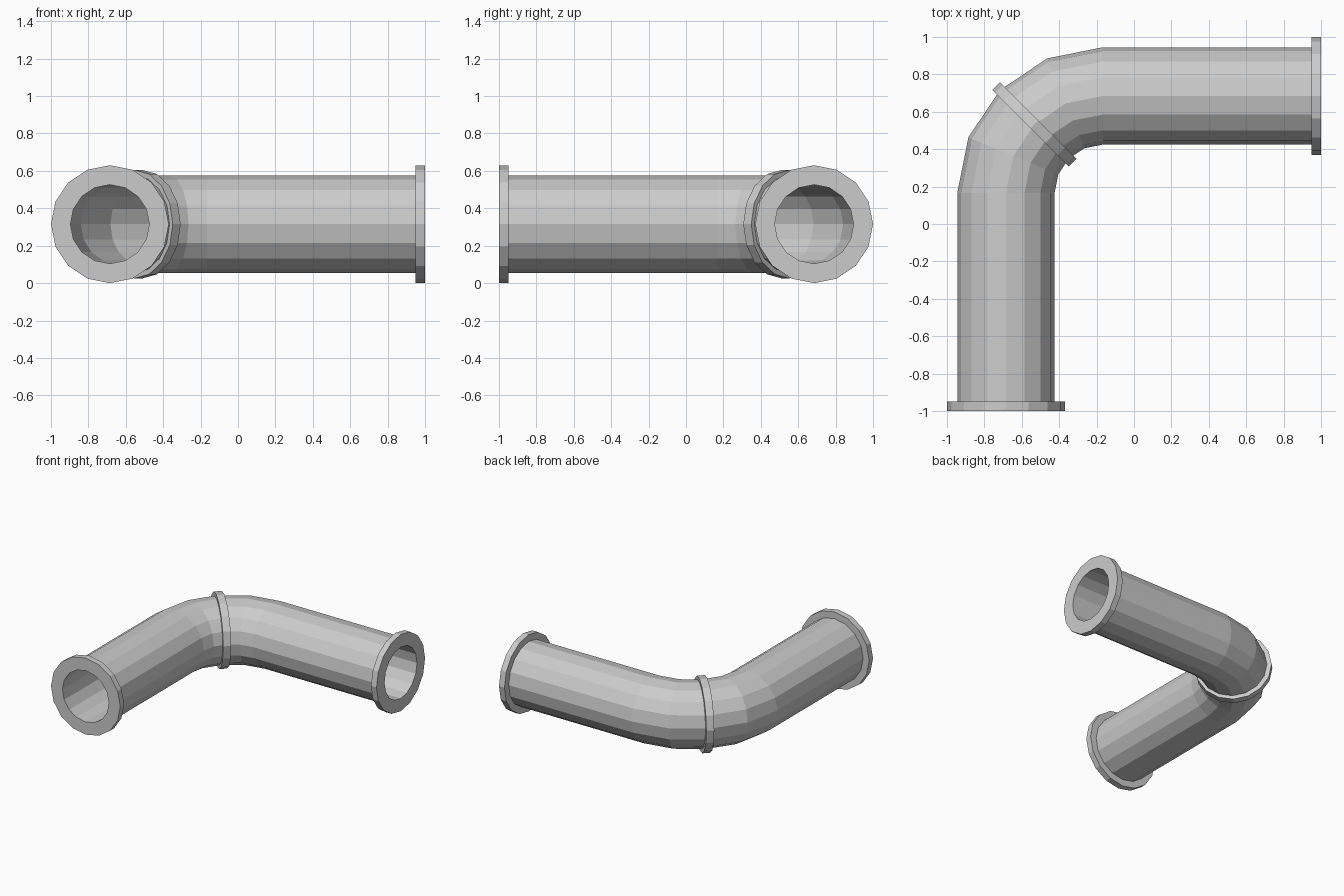
import bpy, bmesh, math
from mathutils import Vector

if "Cube" in bpy.data.objects:
    bpy.data.objects.remove(bpy.data.objects["Cube"])

SIDES = 16
R_OUT, R_IN, R_FLANGE, R_COLLAR = 0.26, 0.211, 0.315, 0.29
Z = 0.315
BEND_C, BEND_R = Vector((-0.165, 0.165, Z)), 0.52
UP = Vector((0, 0, 1))


def tube(name, rings):
    """Skin a closed chain of rings; each ring is (centre, sideways axis, radius)."""
    bm = bmesh.new()
    loops = []
    for c, side, r in rings:
        loops.append([bm.verts.new(c + r * (side * math.cos(a) + UP * math.sin(a)))
                      for a in (2 * math.pi * i / SIDES for i in range(SIDES))])
    for k, a in enumerate(loops):
        b = loops[(k + 1) % len(loops)]
        for i in range(SIDES):
            j = (i + 1) % SIDES
            bm.faces.new((a[i], a[j], b[j], b[i]))
    bmesh.ops.recalc_face_normals(bm, faces=bm.faces)
    mesh = bpy.data.meshes.new(name)
    bm.to_mesh(mesh)
    bm.free()
    ob = bpy.data.objects.new(name, mesh)
    bpy.context.collection.objects.link(ob)
    return ob


def hollow(name, path, r_out, r_in):
    """Tube with wall thickness: out along the path, back along the inside."""
    return tube(name, [(c, s, r_out) for c, s in path] +
                      [(c, s, r_in) for c, s in reversed(path)])


def bend(deg):
    a = math.radians(deg)
    side = Vector((-math.cos(a), math.sin(a), 0))
    return BEND_C + BEND_R * side, side


LEFT, BACK = Vector((-1, 0, 0)), Vector((0, 1, 0))
front = lambda y: (Vector((-0.685, y, Z)), LEFT)
right = lambda x: (Vector((x, 0.685, Z)), BACK)

# Elbow pipe with four bend segments
hollow("elbow_pipe", [front(-0.95)] + [bend(22.5 * i) for i in range(5)] + [right(0.95)],
       R_OUT, R_IN)

# End flanges
hollow("front_flange", [front(-1), front(-0.95)], R_FLANGE, R_IN)
hollow("right_flange", [right(0.95), right(1)], R_FLANGE, R_IN)

# Collar around the middle of the bend
mid, side = bend(45)
along = Vector((1, 1, 0)).normalized() * 0.03
hollow("bend_collar", [(mid - along, side), (mid + along, side)], R_COLLAR, 0.235)
